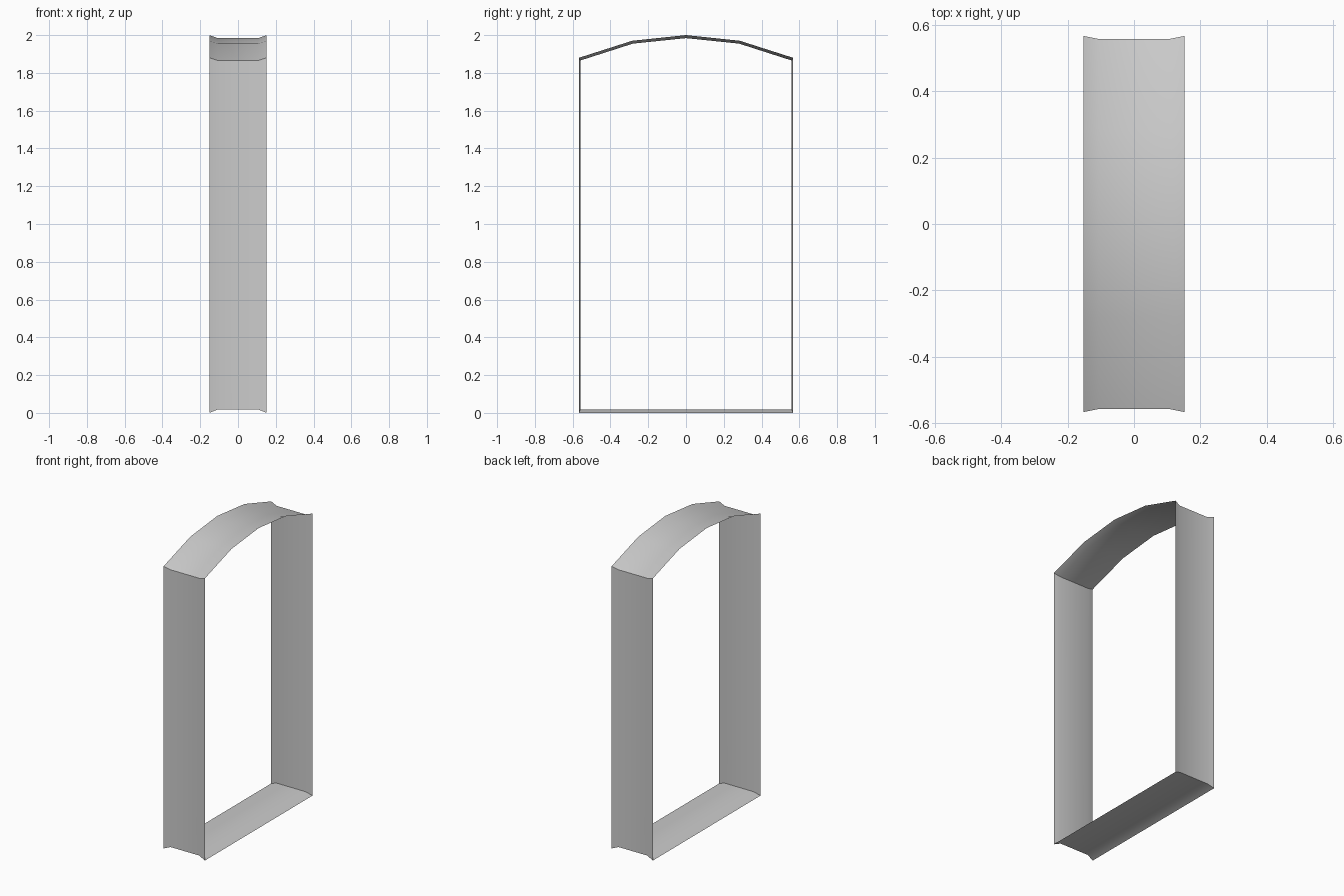
import bpy, bmesh, math

if "Cube" in bpy.data.objects:
    bpy.data.objects.remove(bpy.data.objects["Cube"])

# Side outlines (y, z), counter-clockwise: flared rim and recessed web
rim = [(-0.567, 0.0), (0.567, 0.0), (0.567, 1.88), (0.285, 1.97),
       (0.0, 2.0), (-0.285, 1.97), (-0.567, 1.88)]
web = [(-0.558, 0.018), (0.558, 0.018), (0.558, 1.866), (0.281, 1.955),
       (0.0, 1.984), (-0.281, 1.955), (-0.558, 1.866)]

# Thin channel-shaped band swept around the doorway
bm = bmesh.new()
stations = [(-0.152, rim), (-0.107, web), (0.107, web), (0.152, rim)]
loops = [[bm.verts.new((x, y, z)) for y, z in outline] for x, outline in stations]
for a, b in zip(loops, loops[1:]):
    for i in range(len(a)):
        j = (i + 1) % len(a)
        bm.faces.new((a[i], a[j], b[j], b[i]))

# Make the normals face away from the opening
for f in bm.faces:
    f.normal_update()
    c = f.calc_center_median()
    if f.normal.y * c.y + f.normal.z * (c.z - 1.0) < 0:
        f.normal_flip()

mesh = bpy.data.meshes.new("door_frame")
bm.to_mesh(mesh)
bm.free()
frame = bpy.data.objects.new("door_frame", mesh)
bpy.context.collection.objects.link(frame)

# Smooth the arch and flanges, keep the four corners sharp
bpy.context.view_layer.objects.active = frame
frame.select_set(True)
bpy.ops.object.shade_smooth_by_angle(angle=math.radians(35))
